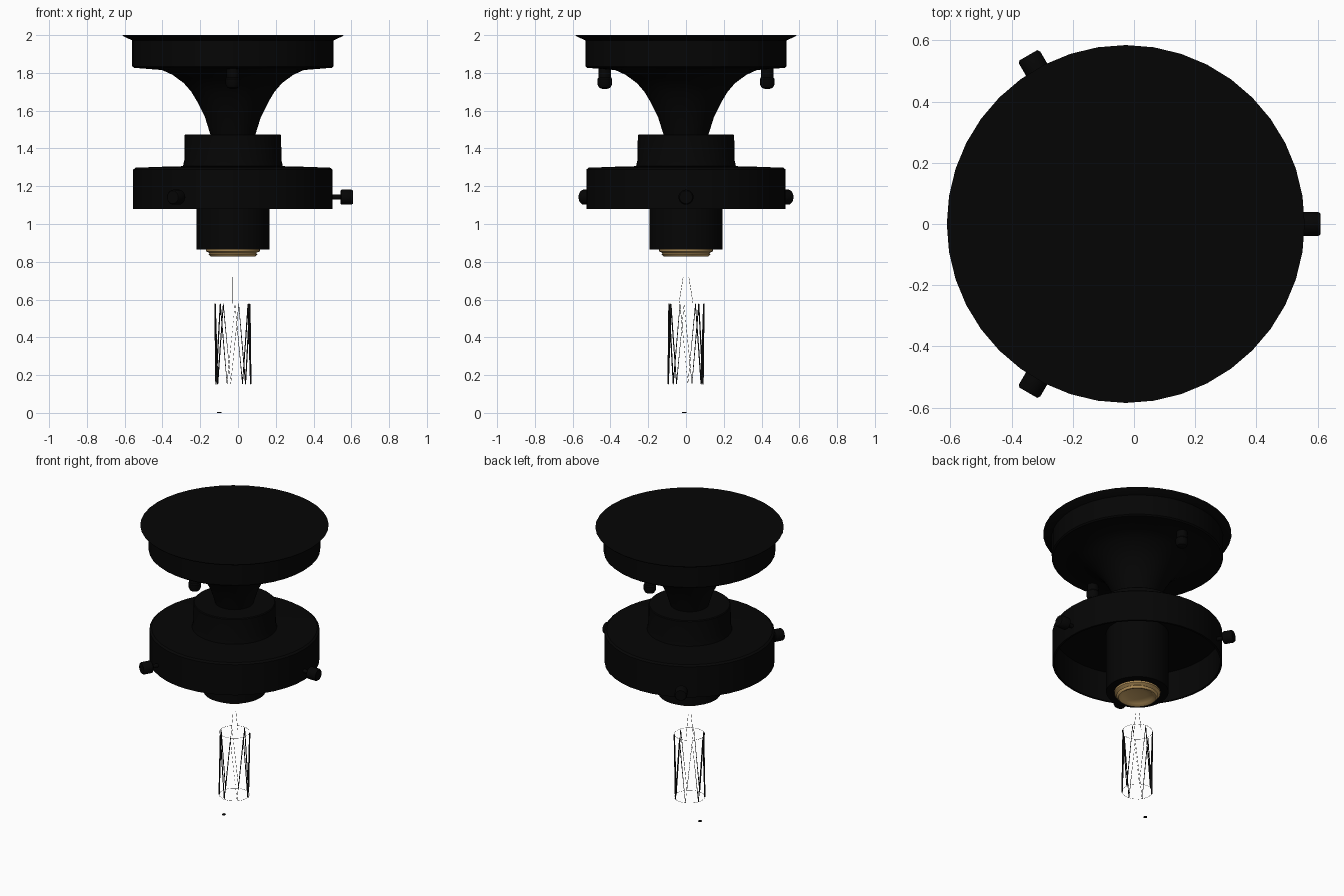
import bpy, bmesh, math
from mathutils import Matrix

if "Cube" in bpy.data.objects:
    bpy.data.objects.remove(bpy.data.objects["Cube"])

AX = -0.027  # x of the lamp axis
SIDES = 40


def material(name, rgb):
    m = bpy.data.materials.new(name)
    m.diffuse_color = (*rgb, 1)
    m.use_nodes = True
    m.node_tree.nodes["Principled BSDF"].inputs["Base Color"].default_value = m.diffuse_color
    return m


BLACK = material("matte_black", (0.0016, 0.0016, 0.0016))
BRASS = material("brass", (0.62, 0.39, 0.14))
WIRE = material("dark_wire", (0.005, 0.005, 0.005))


def finish(obj, mat, angle=35):
    obj.data.materials.append(mat)
    bpy.ops.object.select_all(action='DESELECT')
    obj.select_set(True)
    bpy.context.view_layer.objects.active = obj
    bpy.ops.object.shade_smooth_by_angle(angle=math.radians(angle))
    return obj


def lathe(name, profile, mat, sides=SIDES, matrix=None):
    """Revolve (radius, z) points about z; points with radius 0 close the ends."""
    bm = bmesh.new()
    vs = [bm.verts.new((r, 0, z)) for r, z in profile]
    es = [bm.edges.new(p) for p in zip(vs, vs[1:])]
    bmesh.ops.spin(bm, geom=vs + es, cent=(0, 0, 0), axis=(0, 0, 1),
                   angle=2 * math.pi, steps=sides)
    bmesh.ops.remove_doubles(bm, verts=bm.verts, dist=1e-5)
    bmesh.ops.recalc_face_normals(bm, faces=bm.faces)
    bm.transform(matrix or Matrix.Translation((AX, 0, 0)))
    me = bpy.data.meshes.new(name)
    bm.to_mesh(me)
    bm.free()
    obj = bpy.data.objects.new(name, me)
    bpy.context.collection.objects.link(obj)
    return finish(obj, mat)


def wire(name, paths, radius, mat, cyclic=False):
    cu = bpy.data.curves.new(name, 'CURVE')
    cu.dimensions = '3D'
    cu.bevel_depth = radius
    cu.bevel_resolution = 1
    for pts in paths:
        sp = cu.splines.new('POLY')
        sp.points.add(len(pts) - 1)
        for p, co in zip(sp.points, pts):
            p.co = (AX + co[0], co[1], co[2], 1)
        sp.use_cyclic_u = cyclic
    obj = bpy.data.objects.new(name, cu)
    bpy.context.collection.objects.link(obj)
    bpy.ops.object.select_all(action='DESELECT')
    obj.select_set(True)
    bpy.context.view_layer.objects.active = obj
    bpy.ops.object.convert(target='MESH')
    finish(bpy.context.object, mat)


# ceiling canopy with flared neck
lathe("canopy", [(0, 2.0), (0.585, 2.0), (0.58, 1.994), (0.533, 1.972), (0.533, 1.835),
                 (0.524, 1.827), (0.375, 1.815), (0.32, 1.79), (0.26, 1.746),
                 (0.22, 1.70), (0.19, 1.65), (0.148, 1.566), (0.118, 1.47), (0, 1.47)], BLACK)

# shade holder: collar, flange and open underside
lathe("shade_holder", [(0, 1.475), (0.25, 1.475), (0.255, 1.47), (0.257, 1.34),
                       (0.264, 1.306), (0.35, 1.304), (0.515, 1.298), (0.528, 1.288),
                       (0.528, 1.079), (0.515, 1.079), (0.515, 1.283), (0, 1.283)], BLACK)

# lamp socket
lathe("socket", [(0.194, 1.285), (0.194, 0.866), (0.1, 0.866)], BLACK)

# bulb base with one thread step and a shallow hollow underside
lathe("bulb_base", [(0.12, 0.88), (0.143, 0.866), (0.143, 0.856), (0.122, 0.846),
                    (0.13, 0.84), (0.118, 0.828), (0.11, 0.828), (0.095, 0.838),
                    (0.06, 0.847), (0, 0.85)], BRASS, 32)

# three thumb screws around the flange
for i in range(3):
    m = (Matrix.Translation((AX, 0, 1.142)) @ Matrix.Rotation(math.radians(120 * i), 4, 'Z')
         @ Matrix.Rotation(math.pi / 2, 4, 'Y'))
    lathe(f"thumb_screw_{i + 1}", [(0, 0.48), (0.013, 0.48), (0.013, 0.57), (0.035, 0.57),
                                   (0.04, 0.575), (0.04, 0.628), (0.034, 0.637), (0, 0.637)],
          BLACK, 20, m)

# two cap nuts under the canopy
for side, label in ((-1, "front"), (1, "back")):
    lathe(f"cap_nut_{label}", [(0, 1.84), (0.034, 1.84), (0.034, 1.775), (0.039, 1.768),
                               (0.038, 1.738), (0.03, 1.722), (0.015, 1.716), (0, 1.715)],
          BLACK, 20, Matrix.Translation((AX, 0.43 * side, 0)))


# zigzag filament cage
def around(deg, z, r=0.095):
    a = math.radians(deg)
    return (r * math.sin(a), -r * math.cos(a), z)


STEP = 360 / 7
zigzag = []
for k in range(7):
    zigzag += [around(-6.7 + STEP * k, 0.155), around(19 + STEP * k, 0.575)]
wire("filament", [zigzag], 0.004, WIRE, cyclic=True)

# thin support rings and lead wires
wire("support_rings", [[around(15 * k, z) for k in range(24)] for z in (0.153, 0.582)],
     0.0008, WIRE, cyclic=True)
wire("lead_wires", [[(0, s * 0.037, 0.58), (0, s * 0.015, 0.72)]
                    for s in (-1, 1)], 0.001, WIRE)

# small seal at the bulb tip
lathe("bulb_tip", [(0, 0.006), (0.008, 0.006), (0.012, 0.003), (0.012, 0), (0, 0)], WIRE, 12,
      Matrix.Translation((-0.1, -0.01, 0)))
